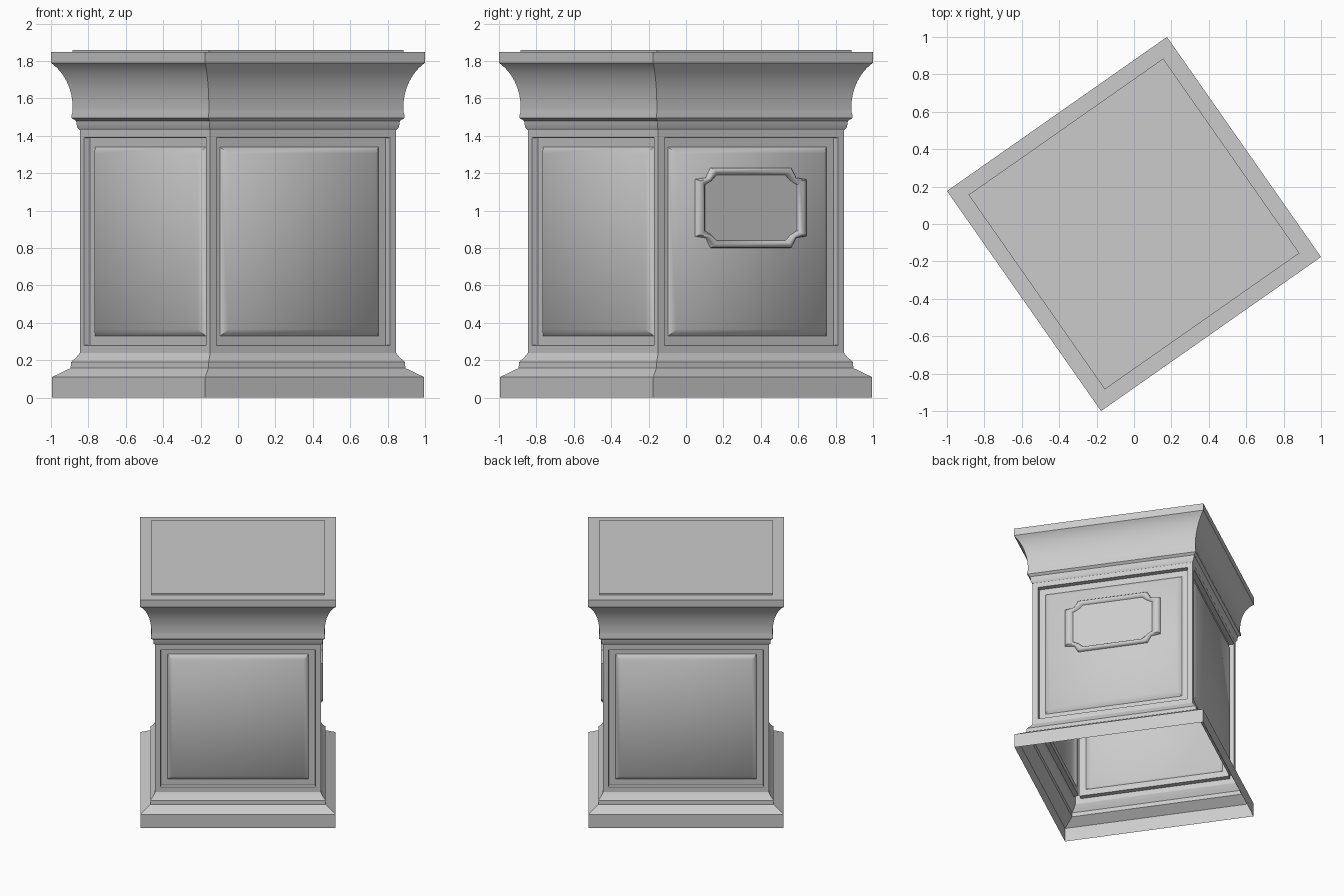
import bpy, bmesh, math

cube = bpy.data.objects.get("Cube")
if cube:
    bpy.data.objects.remove(cube, do_unlink=True)

TURN = math.radians(35)   # whole pedestal is turned about z
K = 0.718                 # silhouette half-width to half side
BODY = 0.845 * K

stone = bpy.data.materials.new("grey_stone")
stone.use_nodes = True
GREY = (0.6, 0.6, 0.6, 1)
stone.diffuse_color = GREY
stone.node_tree.nodes["Principled BSDF"].inputs["Base Color"].default_value = GREY


def finish(name, bm, soft=(), limit=30):
    """Smooth shade, keep creases sharp, turn and link the object."""
    bm.normal_update()
    for f in bm.faces:
        f.smooth = True
    for e in bm.edges:
        e.smooth = e in soft or e.calc_face_angle(0) < math.radians(limit)
    mesh = bpy.data.meshes.new(name)
    bm.to_mesh(mesh)
    bm.free()
    mesh.materials.append(stone)
    ob = bpy.data.objects.new(name, mesh)
    ob.rotation_euler.z = TURN
    bpy.context.collection.objects.link(ob)
    return ob


def bridge(bm, loops):
    """Join consecutive closed vertex loops with quads."""
    faces = []
    for a, b in zip(loops, loops[1:]):
        n = len(a)
        faces += [bm.faces.new((a[i], a[(i + 1) % n], b[(i + 1) % n], b[i]))
                  for i in range(n)]
    return faces


def square_loft(bm, profile):
    loops = [[bm.verts.new((sx * r, sy * r, z))
              for sx, sy in ((-1, -1), (1, -1), (1, 1), (-1, 1))]
             for r, z in profile]
    return loops, bridge(bm, loops)


# Plinth, open underneath
bm = bmesh.new()
plinth = [(0.995, 0), (0.995, 0.11), (0.895, 0.158), (0.893, 0.19),
          (0.865, 0.215), (0.845, 0.24)]
square_loft(bm, [(r * K, z) for r, z in plinth])
finish("plinth", bm)

# Body with a recessed, raised-and-fielded panel on each side
bm = bmesh.new()
_, sides = square_loft(bm, [(BODY, 0.24), (BODY, 1.43)])
bm.normal_update()
for thickness, depth in ((0.04, 0), (0.002, -0.036), (0.048, 0), (0.035, 0.03)):
    bmesh.ops.inset_individual(bm, faces=sides, thickness=thickness,
                               depth=depth, use_even_offset=True)
finish("panelled_body", bm, soft={e for f in sides for e in f.edges})

# Cornice: small steps, then a cove flaring to the top edge
bm = bmesh.new()
cornice = [(0.845, 1.43), (0.86, 1.445), (0.866, 1.48), (0.89, 1.495),
           (0.89, 1.51), (0.884, 1.53)]
for i in range(13):
    t = math.radians(60) * i / 12
    cornice.append((0.884 + 0.232 * (1 - math.cos(t)), 1.55 + 0.277 * math.sin(t)))
cornice.append((1.0, 1.847))
loops, _ = square_loft(bm, [(r * K, z) for r, z in cornice])
bm.faces.new(loops[-1])
finish("cornice", bm)

# Thin raised top slab
bm = bmesh.new()
loops, _ = square_loft(bm, [(0.635, 1.845), (0.635, 1.859)])
bm.faces.new(loops[-1])
finish("top_slab", bm)


# Plaque with a rounded, notched-corner frame on one side
def notched(hw, hh):
    corner = [(hw, hh - 0.062), (hw - 0.07, hh - 0.053), (hw - 0.1, hh)]
    back = corner[::-1]
    return (corner + [(-y, z) for y, z in back]
            + [(-y, -z) for y, z in corner] + [(y, -z) for y, z in back])


def chamfered(hw, hh):
    corner = [(hw, hh - 0.052), (hw - 0.042, hh - 0.03), (hw - 0.076, hh)]
    back = corner[::-1]
    return (corner + [(-y, z) for y, z in back]
            + [(-y, -z) for y, z in corner] + [(y, -z) for y, z in back])


bm = bmesh.new()
outer, inner = notched(0.363, 0.215), chamfered(0.30, 0.175)
front = BODY - 0.006
rings = []
for mix, height in ((0, -0.004), (0.1, 0.012), (0.3, 0.021), (0.55, 0.023),
                    (0.8, 0.017), (1, 0.004)):
    rings.append([bm.verts.new((front + height,
                                a[0] + (b[0] - a[0]) * mix,
                                1.015 + a[1] + (b[1] - a[1]) * mix))
                  for a, b in zip(outer, inner)])
bridge(bm, rings)
bm.faces.new(rings[-1])
finish("plaque", bm, limit=40)
